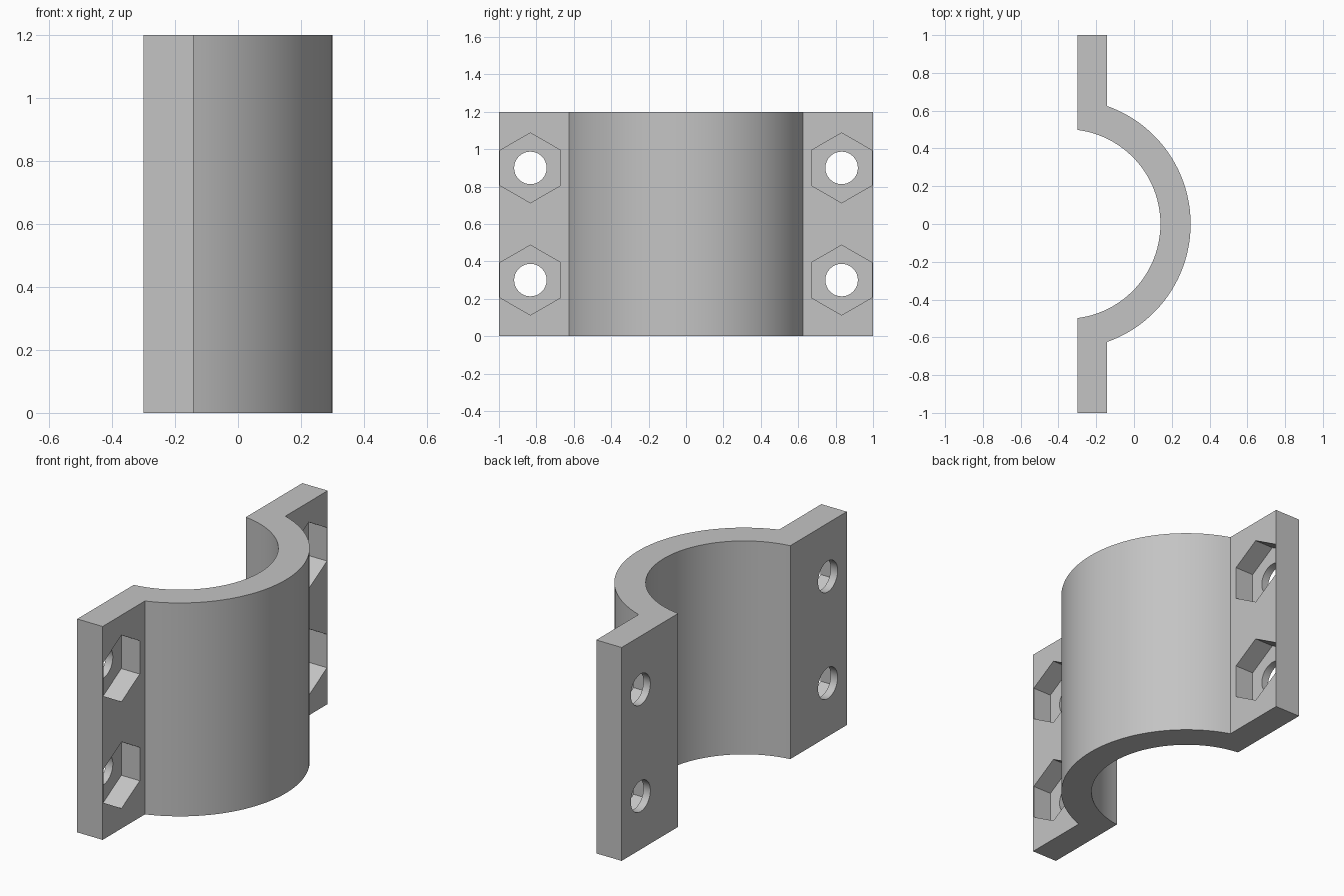
import bpy, bmesh
from math import sin, cos, acos, pi
from mathutils import Vector

cube = bpy.data.objects.get("Cube")
if cube:
    bpy.data.objects.remove(cube)

HEIGHT, BACK, FACE = 1.2, -0.3, -0.142     # flange spans BACK..FACE in x
AXIS, INNER, OUTER = -0.362, 0.502, 0.662  # pipe axis x and shell radii
BOLT_Y, BOLT_Z = 0.832, (0.3, 0.9)
POCKET_FLOOR = -0.257

grey = bpy.data.materials.new("grey metal")
grey.use_nodes = True
colour = (0.55, 0.55, 0.55, 1)
grey.diffuse_color = colour
grey.node_tree.nodes["Principled BSDF"].inputs["Base Color"].default_value = colour


def prism(name, outline, direction):
    """Extrude a closed outline of 3D points along a direction."""
    bm = bmesh.new()
    base = bm.faces.new([bm.verts.new(p) for p in outline])
    top = bmesh.ops.extrude_face_region(bm, geom=[base], use_keep_orig=True)
    verts = [g for g in top["geom"] if isinstance(g, bmesh.types.BMVert)]
    bmesh.ops.translate(bm, verts=verts, vec=direction)
    bmesh.ops.recalc_face_normals(bm, faces=bm.faces)
    mesh = bpy.data.meshes.new(name)
    bm.to_mesh(mesh)
    bm.free()
    mesh.materials.append(grey)
    obj = bpy.data.objects.new(name, mesh)
    bpy.context.collection.objects.link(obj)
    return obj


def arc(radius, x_end, steps=44):
    """Arc about the pipe axis, from -y to +y, ending at the plane x_end."""
    half = acos((x_end - AXIS) / radius)
    angles = [half * (2 * i / steps - 1) for i in range(steps + 1)]
    return [Vector((AXIS + radius * cos(a), radius * sin(a), 0)) for a in angles]


def ring(x, y, z, radius, sides):
    """Polygon facing x, with one corner pointing up."""
    angles = [2 * pi * i / sides for i in range(sides)]
    return [(x, y + radius * sin(a), z + radius * cos(a)) for a in angles]


# Half-pipe shell with a flat flange on each side
outline = [Vector((BACK, -1, 0)), Vector((FACE, -1, 0))]
outline += arc(OUTER, FACE)
outline += [Vector((FACE, 1, 0)), Vector((BACK, 1, 0))]
outline += reversed(arc(INNER, BACK))
clamp = prism("clamp_half", outline, (0, 0, HEIGHT))

# Hexagonal nut pockets and round bolt holes
cutters = []
for y in (-BOLT_Y, BOLT_Y):
    for z in BOLT_Z:
        cutters.append(prism("nut_pocket", ring(POCKET_FLOOR, y, z, 0.187, 6), (0.3, 0, 0)))
        cutters.append(prism("bolt_hole", ring(BACK - 0.1, y, z, 0.087, 32), (0.4, 0, 0)))

bpy.ops.object.select_all(action="DESELECT")
clamp.select_set(True)
bpy.context.view_layer.objects.active = clamp
for cutter in cutters:
    cut = clamp.modifiers.new("cut", "BOOLEAN")
    cut.operation, cut.solver, cut.object = "DIFFERENCE", "EXACT", cutter
    bpy.ops.object.modifier_apply(modifier=cut.name)
    bpy.data.objects.remove(cutter)

bpy.ops.object.shade_smooth_by_angle(angle=pi / 6)
